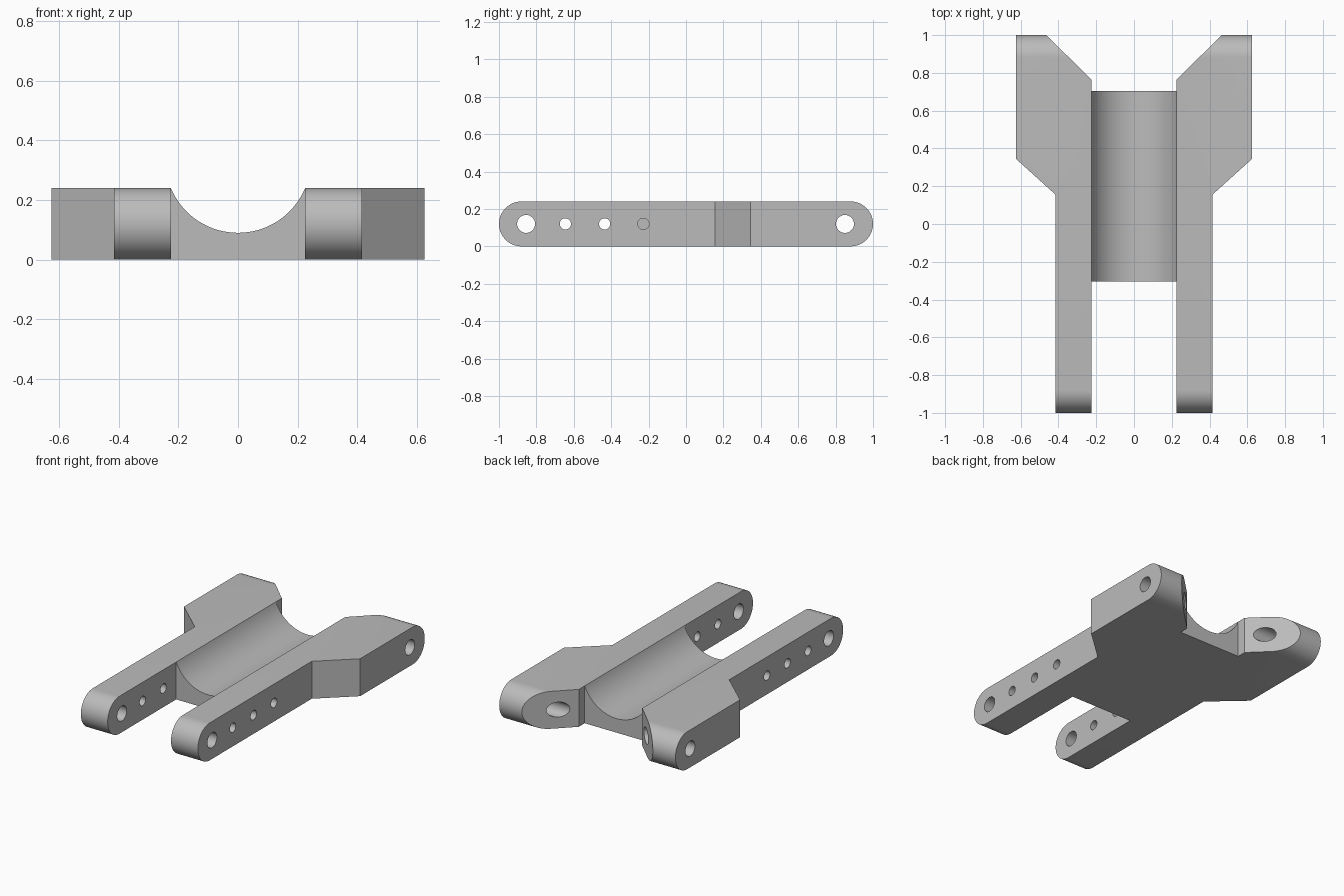
import bpy
import bmesh
import math
from mathutils import Vector

cube = bpy.data.objects.get("Cube")
if cube:
    bpy.data.objects.remove(cube, do_unlink=True)

HEIGHT = 0.24
MID = HEIGHT / 2
INNER = 0.225

metal = bpy.data.materials.new("plain grey")
metal.use_nodes = True
GREY = (0.5, 0.5, 0.5, 1)
metal.diffuse_color = GREY
metal.node_tree.nodes["Principled BSDF"].inputs["Base Color"].default_value = GREY


def prism(name, points, offset):
    """Extrude a closed outline of 3D points along an offset."""
    bm = bmesh.new()
    face = bm.faces.new([bm.verts.new(p) for p in points])
    grown = bmesh.ops.extrude_face_region(bm, geom=[face])["geom"]
    verts = [v for v in grown if isinstance(v, bmesh.types.BMVert)]
    bmesh.ops.translate(bm, verts=verts, vec=Vector(offset))
    bmesh.ops.recalc_face_normals(bm, faces=bm.faces)
    mesh = bpy.data.meshes.new(name)
    bm.to_mesh(mesh)
    bm.free()
    mesh.materials.append(metal)
    obj = bpy.data.objects.new(name, mesh)
    bpy.context.collection.objects.link(obj)
    return obj


def arc(cx, cz, radius, start, end, steps):
    """Points along a circular arc, angles in radians."""
    angles = [start + (end - start) * i / steps for i in range(steps + 1)]
    return [(cx + radius * math.cos(a), cz + radius * math.sin(a)) for a in angles]


def activate(obj):
    bpy.ops.object.select_all(action="DESELECT")
    obj.select_set(True)
    bpy.context.view_layer.objects.active = obj


def cut(target, cutter, operation):
    cutter.hide_render = True
    activate(target)
    mod = target.modifiers.new("cut", "BOOLEAN")
    mod.operation = operation
    mod.solver = "EXACT"
    mod.object = cutter
    bpy.ops.object.modifier_apply(modifier=mod.name)
    bpy.data.objects.remove(cutter, do_unlink=True)


def smooth(obj):
    activate(obj)
    bpy.ops.object.shade_smooth_by_angle(angle=math.radians(25))


# Arms: round-ended side profile trimmed to the plan outline
quarter = math.pi / 2
side = arc(1 - MID, MID, MID, -quarter, quarter, 32)
side += arc(MID - 1, MID, MID, quarter, 3 * quarter, 32)
arms = prism("side_arms", [(0.1, y, z) for y, z in side], (0.8, 0, 0))
plan = [(INNER, -1.1), (0.415, -1.1), (0.415, 0.155), (0.625, 0.345),
        (0.625, 1.1), (0.567, 1.1), (INNER, 0.765)]
cut(arms, prism("plan_cutter", [(x, y, -0.1) for x, y in plan], (0, 0, 0.5)), "INTERSECT")

# Pin holes: large at both ends, three small ones along the front
for y, radius in [(-0.855, 0.048), (-0.645, 0.03), (-0.435, 0.03),
                  (-0.228, 0.03), (0.85, 0.048)]:
    ring = arc(y, MID, radius, 0, 2 * math.pi, 32)[:-1]
    cut(arms, prism("hole_cutter", [(0.05, a, b) for a, b in ring], (0.9, 0, 0)), "DIFFERENCE")

activate(arms)
arms.modifiers.new("mirror", "MIRROR").use_mirror_merge = False
bpy.ops.object.modifier_apply(modifier="mirror")
smooth(arms)

# Saddle: block between the arms with a round trough on top
sag = 0.15
radius = (INNER ** 2 + sag ** 2) / (2 * sag)
centre = HEIGHT - sag + radius
half = math.asin(INNER / radius)
trough = arc(0, centre, radius, -quarter - half, -quarter + half, 48)
outline = [(-INNER, 0)] + trough + [(INNER, 0)]
saddle = prism("trough_saddle", [(x, -0.305, z) for x, z in outline], (0, 1.01, 0))
smooth(saddle)
